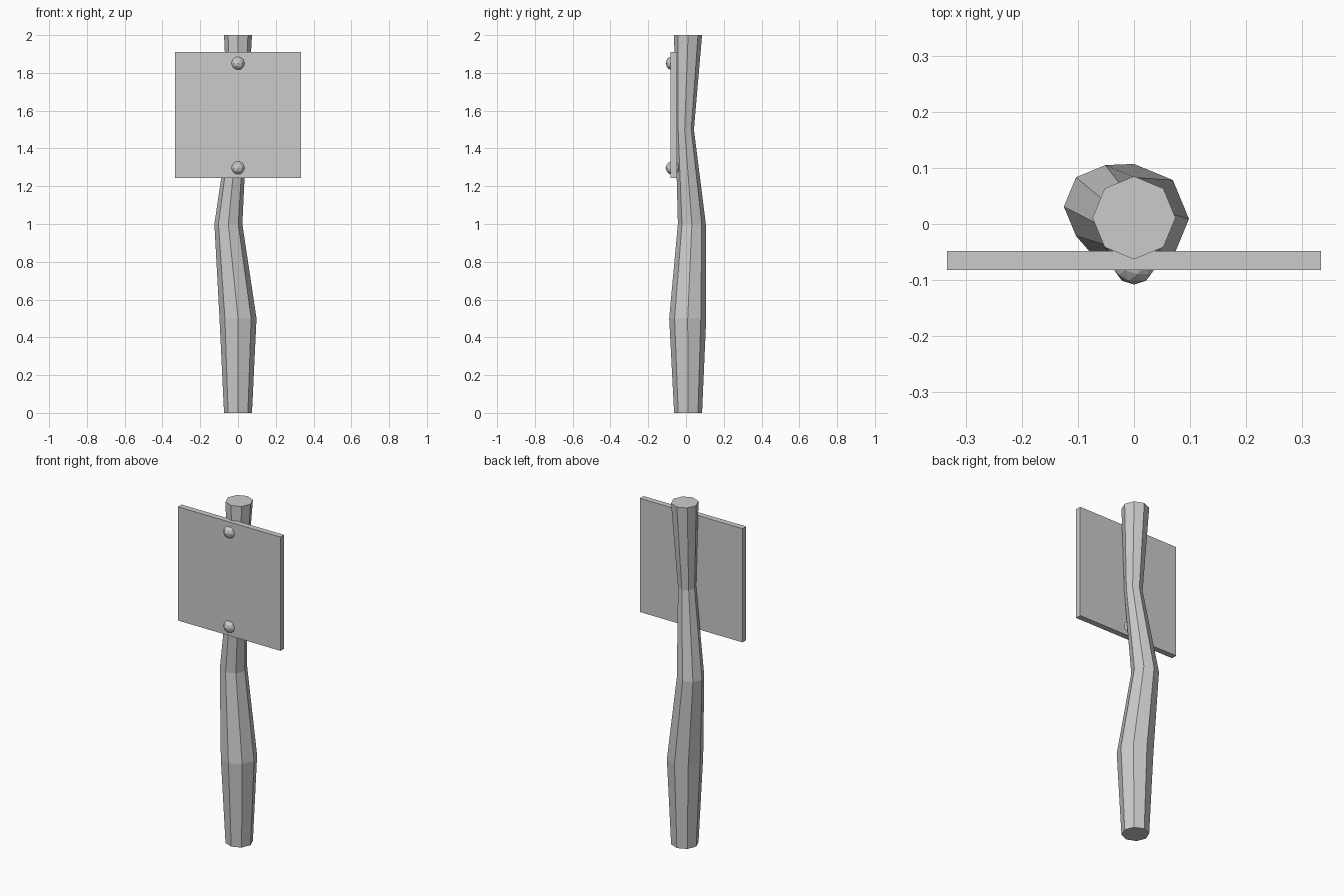
import bpy, bmesh
from math import cos, sin, tau

cube = bpy.data.objects.get("Cube")
if cube:
    bpy.data.objects.remove(cube, do_unlink=True)

grey = bpy.data.materials.new("plain_grey")
grey.use_nodes = True
colour = (0.6, 0.6, 0.6, 1)
grey.diffuse_color = colour
grey.node_tree.nodes["Principled BSDF"].inputs["Base Color"].default_value = colour


def finish(bm, name):
    bmesh.ops.recalc_face_normals(bm, faces=bm.faces)
    mesh = bpy.data.meshes.new(name)
    bm.to_mesh(mesh)
    bm.free()
    mesh.materials.append(grey)
    obj = bpy.data.objects.new(name, mesh)
    bpy.context.collection.objects.link(obj)
    return obj


# Crooked eight-sided post: centre x, centre y, height, radius of each ring
SIDES = 8
rings = [(0, 0.011, 0, 0.074), (0, 0.009, 0.5, 0.098), (-0.051, 0.031, 1, 0.074),
         (-0.002, -0.007, 1.5, 0.049), (0, 0.011, 2, 0.074)]
bm = bmesh.new()
loops = [[bm.verts.new((x + r * cos(tau * i / SIDES), y + r * sin(tau * i / SIDES), z))
          for i in range(SIDES)] for x, y, z, r in rings]
for low, high in zip(loops, loops[1:]):
    for i in range(SIDES):
        j = (i + 1) % SIDES
        bm.faces.new((low[i], low[j], high[j], high[i]))
bm.faces.new(loops[0])
bm.faces.new(loops[-1])
finish(bm, "post")

# Square sign board
bm = bmesh.new()
bmesh.ops.create_cube(bm, size=1)
bmesh.ops.scale(bm, verts=bm.verts, vec=(0.666, 0.034, 0.667))
board = finish(bm, "sign_board")
board.location = (0, -0.065, 1.578)

# Round nail heads holding the board
for name, z in (("upper_nail", 1.851), ("lower_nail", 1.297)):
    bm = bmesh.new()
    bmesh.ops.create_icosphere(bm, subdivisions=2, radius=0.037)
    nail = finish(bm, name)
    nail.location = (0, -0.071, z)
